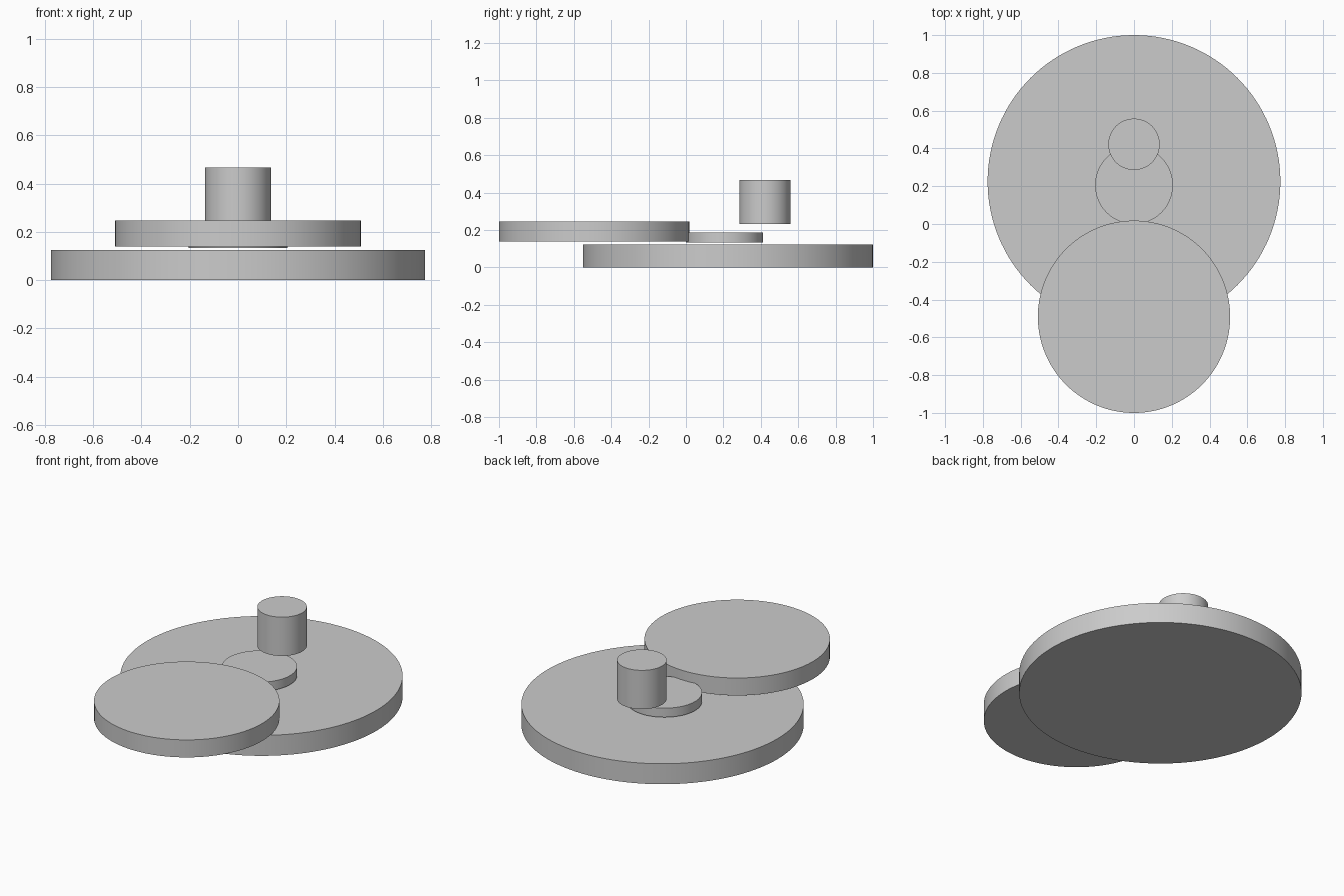
import bpy
import math

if "Cube" in bpy.data.objects:
    bpy.data.objects.remove(bpy.data.objects["Cube"])


def disc(name, y, radius, z0, z1):
    bpy.ops.mesh.primitive_cylinder_add(
        vertices=128, radius=radius, depth=z1 - z0,
        location=(0, y, (z0 + z1) / 2))
    obj = bpy.context.object
    obj.name = name
    bpy.ops.object.shade_smooth_by_angle(angle=math.radians(30))
    return obj


# Wide base plate standing on the ground
disc("base_disc", 0.225, 0.775, 0.0, 0.124)
# Thin hub just above the base
disc("hub_disc", 0.206, 0.206, 0.133, 0.188)
# Medium plate overhanging the front edge
disc("front_disc", -0.491, 0.509, 0.14, 0.246)
# Upright pin floating above the hub
disc("upper_pin", 0.422, 0.136, 0.232, 0.467)
